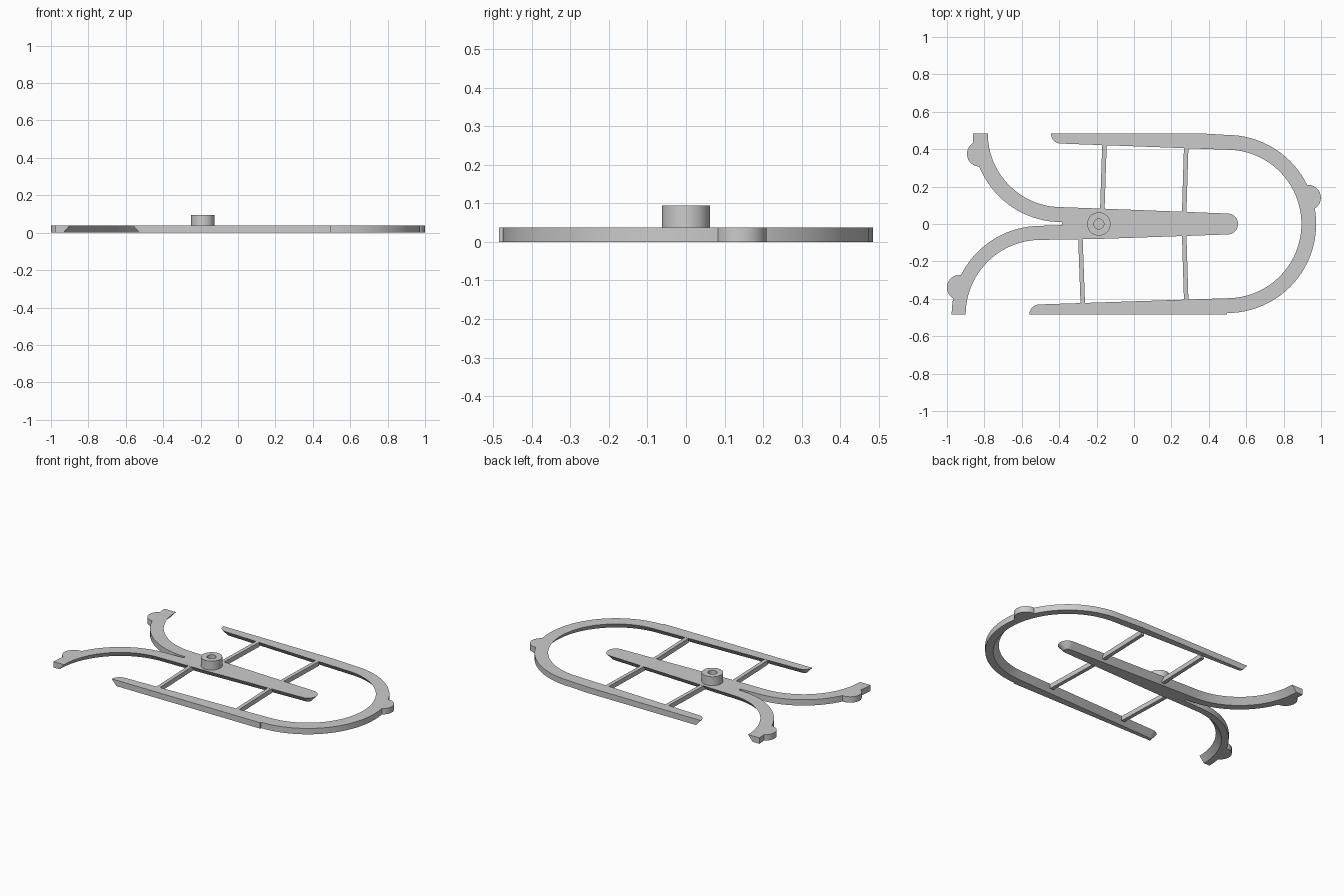
import bpy, bmesh
from math import sin, cos, radians, pi
from mathutils import Vector

old = bpy.data.objects.get("Cube")
if old:
    bpy.data.objects.remove(old)

HEIGHT = 0.038
DRAFT = 0.033
GREY = (0.6, 0.6, 0.6, 1)

grey = bpy.data.materials.new("plain_grey")
grey.use_nodes = True
grey.diffuse_color = GREY
grey.node_tree.nodes["Principled BSDF"].inputs["Base Color"].default_value = GREY


def arc(cx, cy, r, a0, a1, n=24):
    angles = [radians(a0 + (a1 - a0) * i / n) for i in range(n + 1)]
    return [(cx + r * cos(a), cy + r * sin(a)) for a in angles]


def finish(name, bm):
    bmesh.ops.recalc_face_normals(bm, faces=bm.faces)
    mesh = bpy.data.meshes.new(name)
    bm.to_mesh(mesh)
    bm.free()
    mesh.materials.append(grey)
    obj = bpy.data.objects.new(name, mesh)
    bpy.context.collection.objects.link(obj)
    bpy.ops.object.select_all(action='DESELECT')
    obj.select_set(True)
    bpy.context.view_layer.objects.active = obj
    bpy.ops.object.shade_smooth_by_angle(angle=radians(30))
    return obj


def plate(name, runs, z0=0.0, z1=HEIGHT):
    """Counter-clockwise outline made of (points, draft) runs; drafted walls lean in below."""
    pts, drafts = [], []
    for points, draft in runs:
        for p in map(Vector, points):
            if pts and (p - pts[-1]).length < 1e-4:
                drafts[-1] = draft
                continue
            pts.append(p)
            drafts.append(draft)
    # drop a closing point that repeats the first one
    if (pts[-1] - pts[0]).length < 1e-4:
        pts.pop()
        drafts.pop()
    n = len(pts)
    low = []
    for i, p in enumerate(pts):
        d0 = (p - pts[i - 1]).normalized()
        d1 = (pts[(i + 1) % n] - p).normalized()
        n0, n1 = Vector((-d0.y, d0.x)), Vector((-d1.y, d1.x))
        c0, c1 = drafts[i - 1], drafts[i]
        cross = d0.x * d1.y - d0.y * d1.x
        if abs(cross) > 0.3:
            # meet the two shifted wall lines
            a, b = p + n0 * c0, p + n1 * c1
            w = b - a
            low.append(a + d0 * ((w.x * d1.y - w.y * d1.x) / cross))
        else:
            m = (n0 + n1).normalized()
            low.append(p + m * (c0 + c1) / 2 / m.dot(n0))
    bm = bmesh.new()
    top = [bm.verts.new((p.x, p.y, z1)) for p in pts]
    bot = [bm.verts.new((p.x, p.y, z0)) for p in low]
    for i in range(n):
        j = (i + 1) % n
        bm.faces.new((bot[i], bot[j], top[j], top[i]))
    caps = [bm.faces.new(top), bm.faces.new(bot[::-1])]
    # concave caps need valid normals before they are cut into triangles
    bm.normal_update()
    bmesh.ops.triangulate(bm, faces=caps)
    return finish(name, bm)


# Outer loop: straight sides joined by a half-round end, inner wall drafted
plate("outer_loop", [
    ([(-0.56, -0.485), (0.498, -0.485)], 0),
    (arc(0.498, 0, 0.476, -90, 90, 48), 0),
    ([(0.35, 0.485), (-0.445, 0.485)], 0),
    (arc(-0.39, 0.485, 0.055, 180, 270, 8), DRAFT),
    (arc(0.498, 0, 0.397, 90, -90, 48), DRAFT),
    (arc(-0.505, -0.485, 0.055, 90, 180, 8), DRAFT),
])

# Centre bar that forks into two curved arms
plate("centre_bar_and_arms", [
    (arc(0.5, 0, 0.056, -90, 90, 16), DRAFT),
    ([(-0.19, 0.083)], DRAFT),
    (arc(-0.387, 0.485, 0.395, 270, 180), DRAFT),
    ([(-0.782, 0.485)], 0),
    (arc(-0.387, 0.485, 0.475, 180, 270), 0),
    ([(-0.384, 0.01), (-0.384, -0.006)], 0),
    (arc(-0.5, -0.485, 0.475, 90, 180), 0),
    ([(-0.975, -0.485)], 0),
    (arc(-0.5, -0.485, 0.4, 180, 90), DRAFT),
    ([(-0.19, -0.08)], DRAFT),
])

# Half-round lugs on the outside of the loop and the arms
for name, x, y, facing in (("loop_lug", 0.931, 0.141, 8),
                           ("back_arm_lug", -0.825, 0.375, 194),
                           ("front_arm_lug", -0.932, -0.34, 161)):
    plate(name, [(arc(x, y, 0.068, facing - 90, facing + 90), 0)])

# Thin ribs tying the loop to the bar
for name, x0, y0, x1, y1 in (("back_left_rib", 0.268, 0.05, 0.279, 0.41),
                             ("back_right_rib", -0.17, 0.06, -0.158, 0.425),
                             ("front_left_rib", 0.279, -0.405, 0.268, -0.05),
                             ("front_right_rib", -0.274, -0.425, -0.287, -0.06)):
    w = 0.012
    plate(name, [([(x0 - w, y0), (x0 + w, y0), (x1 + w, y1), (x1 - w, y1)], 0)],
          0.008, HEIGHT - 0.001)

# Round boss with a blind hole, made by spinning its profile
bm = bmesh.new()
profile = [(0, 0.042), (0.027, 0.042), (0.027, 0.095), (0.0625, 0.095), (0.0625, 0.03)]
verts = [bm.verts.new((r, 0, z)) for r, z in profile]
edges = [bm.edges.new(pair) for pair in zip(verts, verts[1:])]
bmesh.ops.spin(bm, geom=verts + edges, cent=(0, 0, 0), axis=(0, 0, 1),
               angle=2 * pi, steps=40)
bmesh.ops.remove_doubles(bm, verts=bm.verts, dist=1e-5)
bmesh.ops.holes_fill(bm, edges=[e for e in bm.edges if e.is_boundary])
boss = finish("boss", bm)
boss.location = (-0.188, 0, 0)
